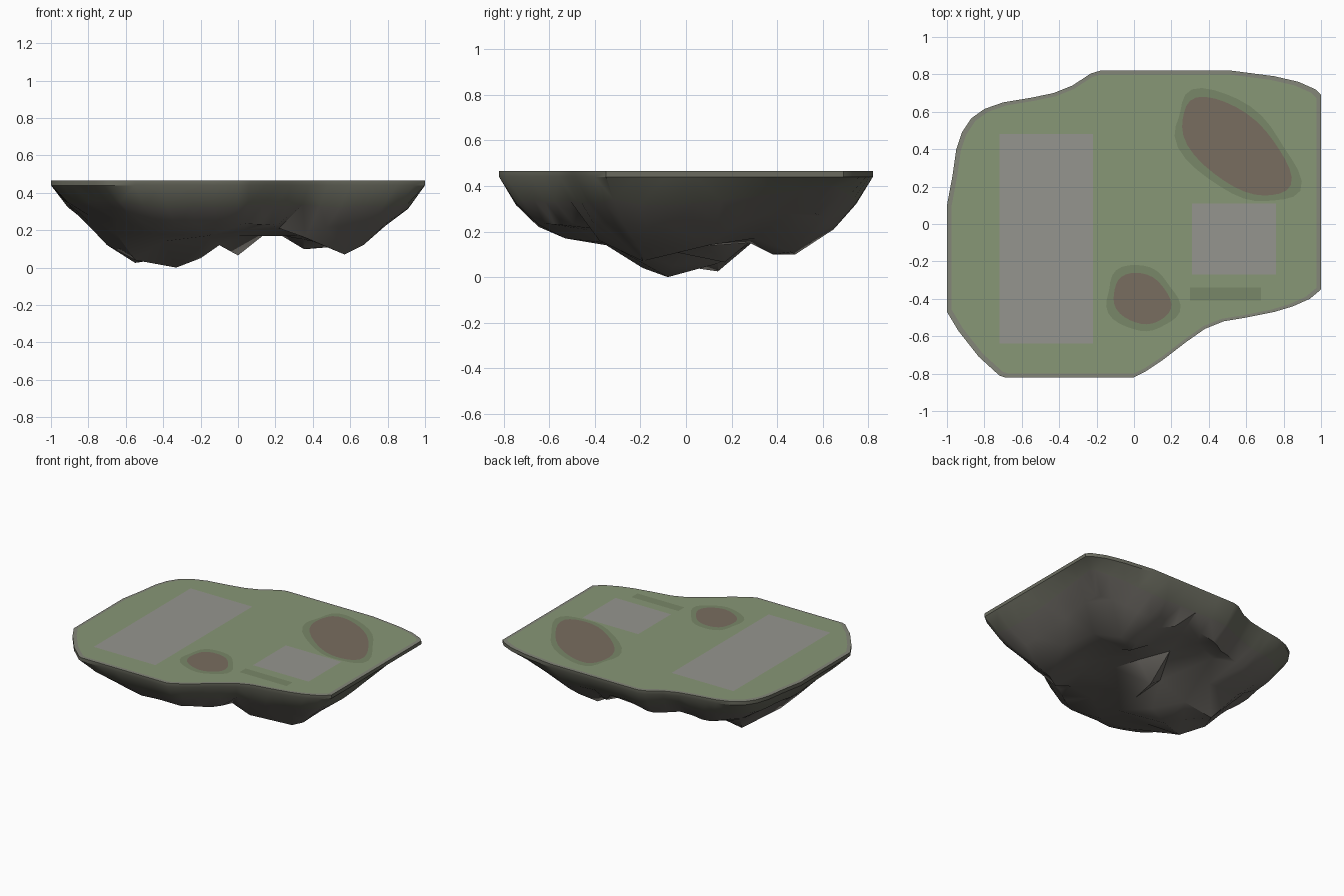
import bpy, bmesh, math
from mathutils import Vector, noise
from mathutils.geometry import delaunay_2d_cdt

if "Cube" in bpy.data.objects:
    bpy.data.objects.remove(bpy.data.objects["Cube"])

TOP, RIM = 0.468, 0.44


def material(name, rgb):
    m = bpy.data.materials.new(name)
    m.diffuse_color = (*rgb, 1)
    m.use_nodes = True
    m.node_tree.nodes["Principled BSDF"].inputs["Base Color"].default_value = m.diffuse_color
    return m


ROCK = material("rock", (0.15, 0.14, 0.125))
MOSS = material("mossy_rock", (0.145, 0.148, 0.115))
EDGE = material("stone_edge", (0.23, 0.24, 0.19))
GRASS = material("grass", (0.245, 0.31, 0.18))
DARK_GRASS = material("dark_grass", (0.19, 0.245, 0.14))
PAVING = material("paving", (0.30, 0.30, 0.275))
DIRT = material("dirt", (0.19, 0.155, 0.115))

# plan outline of the island, counter-clockwise
plan = [(-.72, -.81), (-.69, -.82), (0, -.82), (.06, -.79), (.15, -.73), (.28, -.63),
        (.38, -.56), (.48, -.52), (.6, -.5), (.75, -.47), (.85, -.44), (.94, -.40),
        (1, -.35), (1, .69), (.97, .72), (.88, .76), (.75, .79), (.52, .82), (-.18, .82),
        (-.23, .805), (-.33, .74), (-.43, .70), (-.55, .675), (-.7, .65), (-.8, .615),
        (-.87, .565), (-.92, .49), (-.95, .4), (-.97, .26), (-1, .1), (-1, -.47),
        (-.94, -.57), (-.83, -.71)]

# hanging crags and hollows of the underside: x, y, height
crags = [(-.55, -.19, .04), (-.33, -.08, 0), (-.55, .14, .025), (-.45, -.03, .05),
         (-.2, -.05, .05), (-.1, -.1, .12), (-.1, .15, .14), (-.32, .14, .06),
         (-.65, .3, .17), (-.4, .3, .16), (-.3, .45, .25), (-.13, .5, .28),
         (-.7, -.1, .12), (-.65, -.4, .18), (-.4, -.35, .14), (-.45, -.5, .18),
         (-.16, -.53, .17), (-.15, -.35, .15), (0, .17, .065), (.03, -.4, .2),
         (0, -.15, .17), (.17, 0, .2), (.13, .2, .19), (0, .37, .23), (.2, .4, .19),
         (.35, .38, .1), (.38, .48, .1), (.35, .28, .15), (.5, .46, .11),
         (.57, -.19, .07), (.67, -.2, .12), (.68, .1, .14), (.45, 0, .13), (.33, -.12, .17),
         (.36, -.38, .16), (.22, -.38, .21), (.6, .3, .17), (.3, .58, .2), (.05, .55, .26),
         (.27, .12, .19)]


def resample(points, step):
    out = []
    for a, b in zip(points, points[1:] + points[:1]):
        a, b = Vector(a), Vector(b)
        n = max(1, math.ceil((b - a).length / step))
        out += [a.lerp(b, i / n) for i in range(n)]
    return out


def finish(bm, name, mats):
    me = bpy.data.meshes.new(name)
    bm.to_mesh(me)
    bm.free()
    for m in mats:
        me.materials.append(m)
    ob = bpy.data.objects.new(name, me)
    bpy.context.collection.objects.link(ob)
    return ob


# rock body: triangulated underside (shallower at the far corners), rim wall, flat top
outline = resample(plan, 0.14)
n = len(outline)
pts = [(p.x, p.y, RIM) for p in outline]
for scale, height, rough in ((.91, .325, .03), (.79, .23, .05)):
    for p in outline:
        q = p * scale
        if min((q - Vector(c[:2])).length for c in crags) < .11:
            continue
        wobble = noise.noise(Vector((q.x * 4, q.y * 4, scale)))
        corner = max(0, p.length - 1) * .35
        pts.append((q.x, q.y, height + corner + rough * wobble))
pts += crags
loop = [(i, (i + 1) % n) for i in range(n)]
flat, _, tris, source, _, _ = delaunay_2d_cdt(
    [Vector(p[:2]) for p in pts], loop, [], 1, 1e-5)

bm = bmesh.new()
under = [bm.verts.new((v.x, v.y, pts[s[0]][2])) for v, s in zip(flat, source)]
for t in tris:
    f = bm.faces.new([under[i] for i in reversed(t)])
    f.material_index = int(max(v.co.z for v in f.verts) > 0.43)
low = {s: v for v, ids in zip(under, source) for s in ids}
rim = [bm.verts.new((p.x, p.y, TOP - .003)) for p in outline]
for i, j in loop:
    bm.faces.new((low[i], low[j], rim[j], rim[i])).material_index = 1
bm.faces.new(rim).material_index = 2
bmesh.ops.recalc_face_normals(bm, faces=bm.faces)
rock = finish(bm, "island_rock", (ROCK, MOSS, EDGE))
bpy.context.view_layer.objects.active = rock
rock.select_set(True)
bpy.ops.object.shade_smooth_by_angle(angle=math.radians(35))


# flat ground coverings on the top
def patch(name, points, z, mat):
    bm = bmesh.new()
    f = bm.faces.new([bm.verts.new((x, y, z)) for x, y in points])
    f.normal_update()
    if f.normal.z < 0:
        f.normal_flip()
    return finish(bm, name, (mat,))


def rect(x0, y0, x1, y1):
    return [(x0, y0), (x1, y0), (x1, y1), (x0, y1)]


def blob(cx, cy, a, b, turn, rough=0.06):
    out = []
    for i in range(32):
        t = math.tau * i / 32
        r = 1 + rough * math.sin(3 * t + 1) + rough * .6 * math.sin(5 * t)
        x, y = a * r * math.cos(t), b * r * math.sin(t)
        c, s = math.cos(turn), math.sin(turn)
        out.append((cx + x * c - y * s, cy + x * s + y * c))
    return out


patch("grass", [p * .975 for p in outline], TOP, GRASS)
patch("long_paving", rect(-.72, -.64, -.22, .48), TOP + .001, PAVING)
patch("small_paving", rect(.31, -.27, .76, .11), TOP + .001, PAVING)
patch("shaded_grass_strip", rect(.3, -.41, .68, -.34), TOP + .001, DARK_GRASS)
for name, cx, cy, a, b, turn in (("large", .54, .41, .35, .18, -.7),
                                 ("small", .04, -.40, .16, .13, -.5)):
    patch(name + "_dirt_fringe", blob(cx, cy, a + .04, b + .04, turn), TOP + .0015, DARK_GRASS)
    patch(name + "_dirt_patch", blob(cx, cy, a, b, turn, .03), TOP + .002, DIRT)
